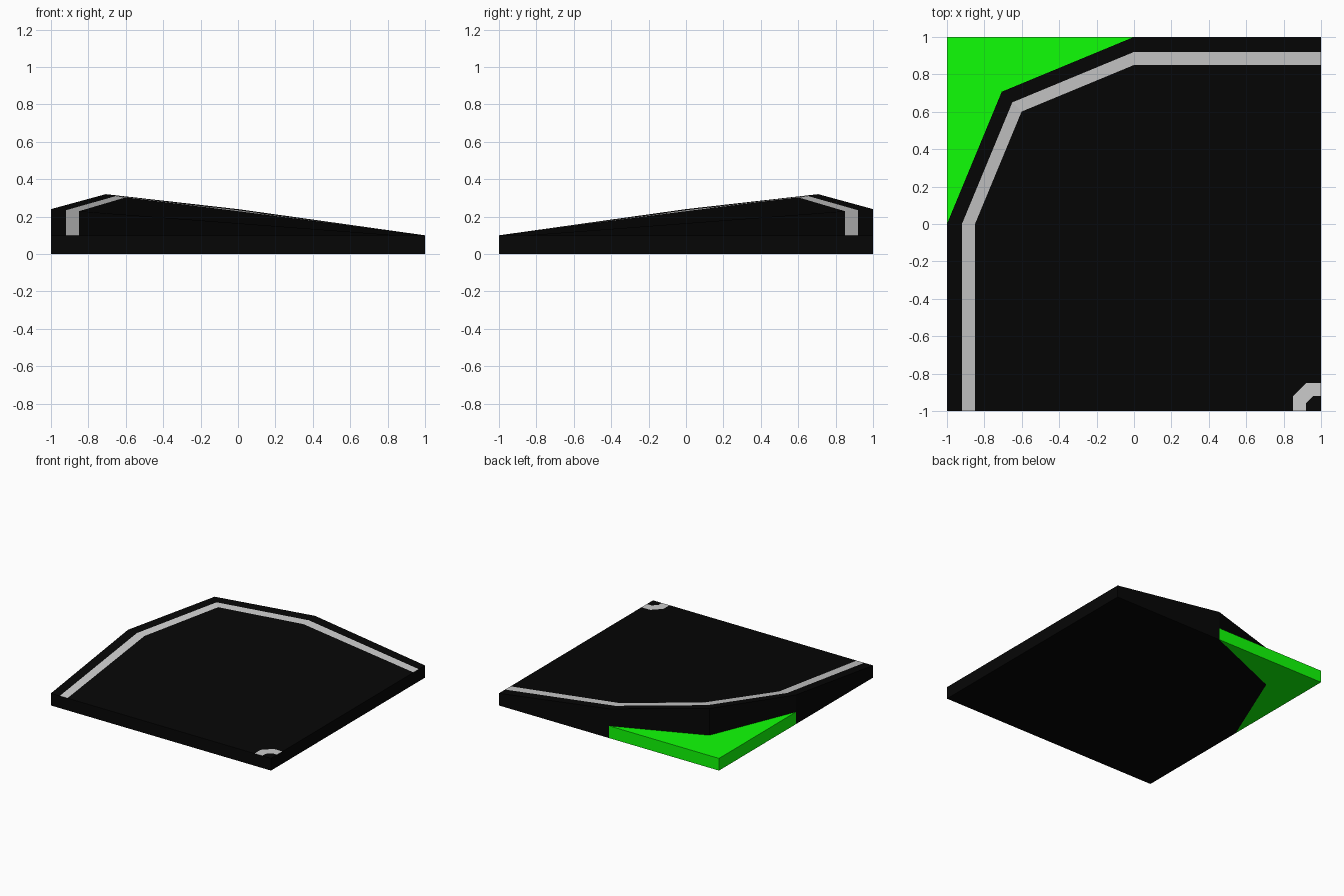
import bpy, bmesh

if "Cube" in bpy.data.objects:
    bpy.data.objects.remove(bpy.data.objects["Cube"])

# Banked road corner: bands run from the raised outer curve to the flat inner corner
C = 0.7071
BASE = 0.1
RISE = [0, 0.14, 0.22, 0.14, 0]      # bank height along the outer curve


def material(name, color):
    m = bpy.data.materials.new(name)
    m.diffuse_color = (*color, 1)
    m.use_nodes = True
    m.node_tree.nodes["Principled BSDF"].inputs["Base Color"].default_value = m.diffuse_color
    return m


def build(name, faces, mat):
    bm = bmesh.new()
    for f in faces:
        bm.faces.new([bm.verts.new(p) for p in f])
    bmesh.ops.remove_doubles(bm, verts=bm.verts, dist=1e-4)
    # Outward normals; open painted strips face up
    bmesh.ops.recalc_face_normals(bm, faces=bm.faces)
    if name.endswith("_line"):
        for f in bm.faces:
            if f.normal.z < 0:
                f.normal_flip()
    mesh = bpy.data.meshes.new(name)
    bm.to_mesh(mesh)
    bm.free()
    mesh.materials.append(mat)
    ob = bpy.data.objects.new(name, mesh)
    bpy.context.collection.objects.link(ob)


def outer_row(s):
    # Octagonal curve scaled toward the middle by s
    pts = [(-s, -1), (-s, 0), (-C * s, C * s), (0, s), (1, s)]
    return [(x, y, BASE + h * (1 - (1 - s) / 1.9)) for (x, y), h in zip(pts, RISE)]


def inner_row(d):
    # Small chamfered curve at distance d from the inner corner
    k = d * 0.53
    return [(x, y, BASE) for x, y in
            [(1 - d, -1), (1 - d, k - 1), (1 - k, d - 1), (1, d - 1)]]


def band(a, b):
    return [(a[i], b[i], b[i + 1], a[i + 1]) for i in range(len(a) - 1)]


def floor(p):
    return (p[0], p[1], 0)


def prism(outline):
    # Side walls and underside below a closed outline
    ring = outline[1:] + outline[:1]
    return [(floor(a), floor(b), b, a) for a, b in zip(outline, ring)] + \
           [[floor(p) for p in outline]]


rows = [outer_row(1), outer_row(0.92), outer_row(0.85), inner_row(0.15), inner_row(0.08)]
corner = (1, -1, BASE)

asphalt = material("asphalt", (0.0018, 0.0018, 0.0018))
paint = material("line_paint", (0.8, 0.8, 0.8))
grass = material("grass", (0.005, 1.0, 0.002))

# Road slab: outer band, one wide lane face, inner corner, side walls and underside
road = band(rows[0], rows[1]) + [rows[2] + rows[3][::-1], (corner, *reversed(rows[4]))]
build("road_slab", road + prism(rows[0] + [corner]), asphalt)

# Painted edge lines lying flush in the road
build("outer_line", band(rows[1], rows[2]), paint)
build("inner_line", band(rows[3], rows[4]), paint)

# Grass corner outside the curve
top = [(x, y, BASE) for x, y in [(-1, 1), (-1, 0), (-C, C), (0, 1)]]
build("grass_corner", [top] + prism(top), grass)
